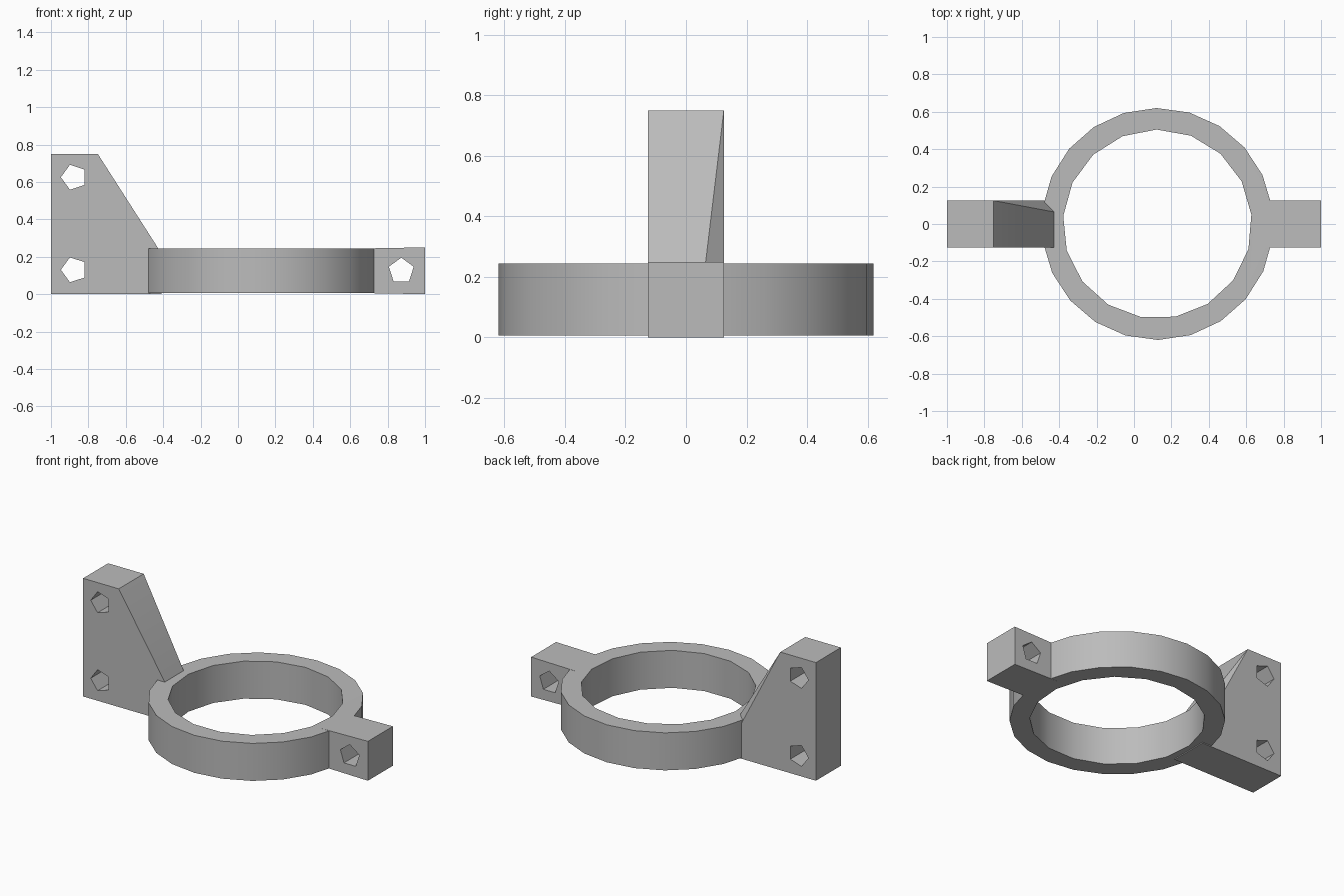
import bpy, bmesh, math
from mathutils import Vector

cube = bpy.data.objects.get("Cube")
if cube:
    bpy.data.objects.remove(cube, do_unlink=True)

grey = bpy.data.materials.new("plain_grey")
grey.use_nodes = True
GREY = (0.5, 0.5, 0.5, 1)
grey.diffuse_color = GREY
grey.node_tree.nodes["Principled BSDF"].inputs["Base Color"].default_value = GREY

CENTRE_X, HALF, HEIGHT = 0.125, 0.125, 0.25


def prism(name, points, start, direction, cut=None):
    """Extrude a closed outline; start and direction are vectors added to each point."""
    bm = bmesh.new()
    face = bm.faces.new([bm.verts.new(Vector(p) + Vector(start)) for p in points])
    moved = bmesh.ops.extrude_face_region(bm, geom=[face])["geom"]
    bmesh.ops.translate(bm, vec=direction, verts=[v for v in moved if isinstance(v, bmesh.types.BMVert)])
    if cut:
        a, b, c = map(Vector, cut)
        normal = (b - a).cross(c - a)
        if normal.y < 0:
            normal.negate()
        bmesh.ops.bisect_plane(bm, geom=bm.verts[:] + bm.edges[:] + bm.faces[:],
                               plane_co=a, plane_no=normal, clear_outer=True)
        bmesh.ops.holes_fill(bm, edges=[e for e in bm.edges if e.is_boundary])
    bmesh.ops.recalc_face_normals(bm, faces=bm.faces)
    mesh = bpy.data.meshes.new(name)
    bm.to_mesh(mesh)
    bm.free()
    mesh.materials.append(grey)
    obj = bpy.data.objects.new(name, mesh)
    bpy.context.collection.objects.link(obj)
    return obj


def circle(radius, sides, turn=0.0):
    angles = [turn + math.tau * i / sides for i in range(sides)]
    return [(radius * math.cos(a), radius * math.sin(a)) for a in angles]


def combine(target, tool, operation):
    mod = target.modifiers.new(tool.name, "BOOLEAN")
    mod.object, mod.operation, mod.solver = tool, operation, "EXACT"
    bpy.context.view_layer.objects.active = target
    bpy.ops.object.modifier_apply(modifier=mod.name)
    bpy.data.objects.remove(tool, do_unlink=True)


def drill(target, x, z, turn):
    """Five-sided bolt hole running front to back."""
    outline = [(x + u, 0, z + w) for u, w in circle(0.07, 5, turn)]
    combine(target, prism("bolt_hole", outline, (0, -0.3, 0), (0, 0.6, 0)), "DIFFERENCE")


# Ring body
clamp = prism("ring_clamp", [(x, y, 0) for x, y in circle(0.62, 22, 0.15)],
              (CENTRE_X, 0, 0.006), (0, 0, 0.238))

# Tall sloped bracket on the right, its back corner shaved off
side = [(-1, 0, 0), (-1, 0, 0.75), (-0.75, 0, 0.75), (-0.43, 0, HEIGHT), (-0.41, 0, 0.2), (-0.41, 0, 0)]
bracket = prism("bracket", side, (0, -HALF, 0), (0, 2 * HALF, 0),
                cut=[(-0.75, HALF, 0.75), (-0.43, 0.065, HEIGHT), (-0.485, HALF, 0.24)])
combine(clamp, bracket, "UNION")

# Small square lug on the left
lug = prism("lug", [(0.66, 0, 0.006), (0.66, 0, 0.244), (1, 0, HEIGHT), (1, 0, 0)],
            (0, -HALF, 0), (0, 2 * HALF, 0))
combine(clamp, lug, "UNION")

# Bore and bolt holes
bore = prism("bore", [(x, y, 0) for x, y in circle(0.505, 17, 0.1)], (CENTRE_X, 0, -0.2), (0, 0, 0.8))
combine(clamp, bore, "DIFFERENCE")
drill(clamp, -0.877, 0.625, math.pi)
drill(clamp, -0.877, 0.13, math.pi)
drill(clamp, 0.873, 0.125, math.pi / 2)

# Soft shading round the ring, crisp edges elsewhere
bpy.ops.object.select_all(action="DESELECT")
clamp.select_set(True)
bpy.context.view_layer.objects.active = clamp
bpy.ops.object.shade_smooth_by_angle(angle=math.radians(25))
